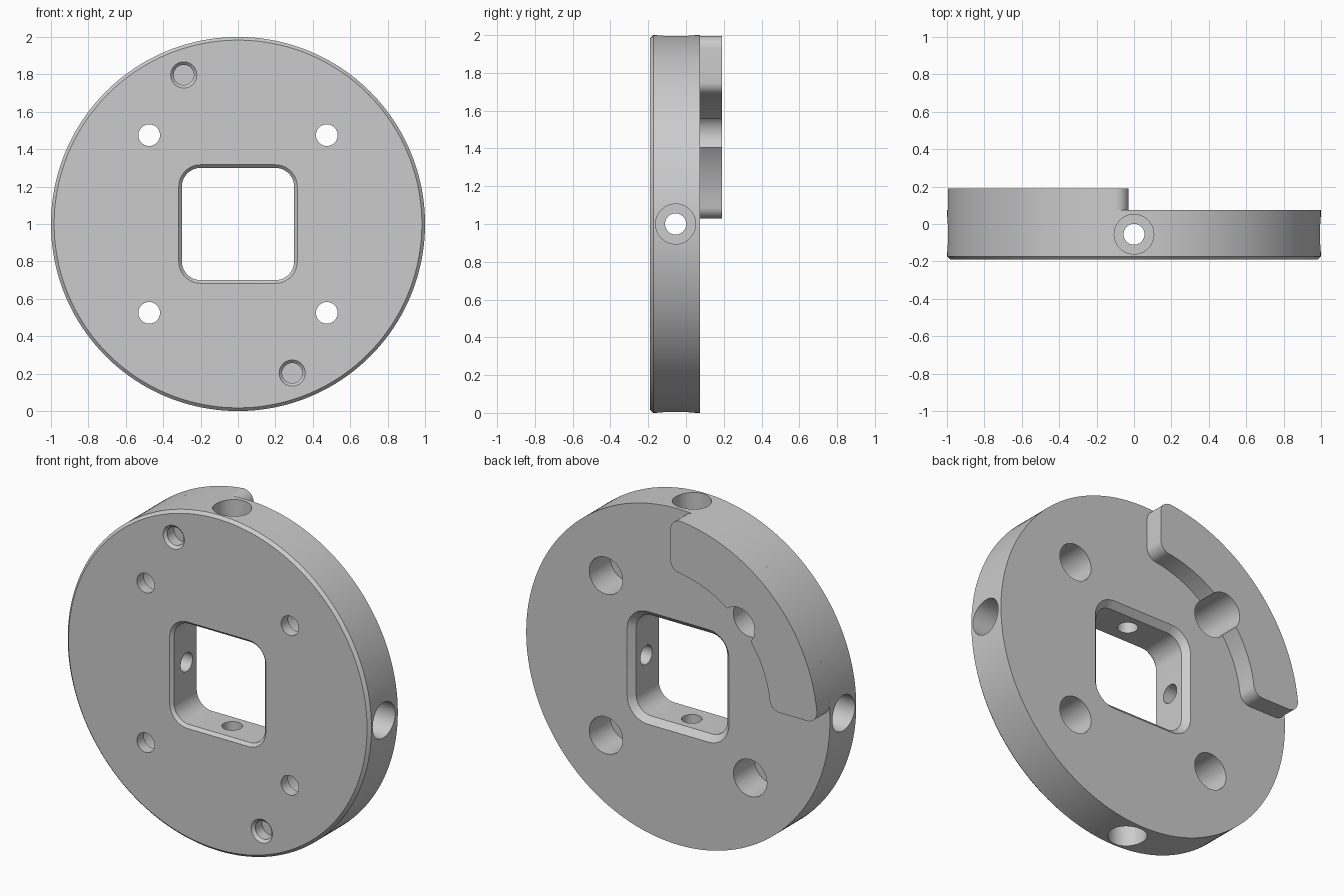
import bpy, bmesh
from math import sin, cos, pi, atan2, sqrt, radians
from mathutils import Vector, Matrix

if "Cube" in bpy.data.objects:
    bpy.data.objects.remove(bpy.data.objects["Cube"], do_unlink=True)

grey = bpy.data.materials.new("plain grey")
grey.use_nodes = True
grey.diffuse_color = (0.6, 0.6, 0.6, 1)
grey.node_tree.nodes["Principled BSDF"].inputs["Base Color"].default_value = grey.diffuse_color

FRONT, STEP, BACK = -0.19, 0.075, 0.19
Y = Vector((0, 1, 0))
CENTRE = Vector((0, 0, 1))


def arc(cx, cy, r, a, b, n):
    return [(cx + r * cos(a + (b - a) * i / n), cy + r * sin(a + (b - a) * i / n)) for i in range(n + 1)]


def loft(name, rings, axis, origin):
    """Capped solid through (outline, height) sections along an axis."""
    bm = bmesh.new()
    loops = [[bm.verts.new((u, v, h)) for u, v in outline] for outline, h in rings]
    for low, high in zip(loops, loops[1:]):
        for i in range(len(low)):
            bm.faces.new((low[i - 1], low[i], high[i], high[i - 1]))
    bm.faces.new(loops[0][::-1])
    bm.faces.new(loops[-1])
    turn = Vector((0, 0, 1)).rotation_difference(axis).to_matrix().to_4x4()
    bm.transform(Matrix.Translation(origin) @ turn)
    bmesh.ops.recalc_face_normals(bm, faces=bm.faces)
    mesh = bpy.data.meshes.new(name)
    bm.to_mesh(mesh)
    bm.free()
    mesh.materials.append(grey)
    ob = bpy.data.objects.new(name, mesh)
    bpy.context.collection.objects.link(ob)
    return ob


def lathe(name, profile, axis, origin, sides=40):
    return loft(name, [(arc(0, 0, r, 0, 2 * pi, sides)[:-1], h) for r, h in profile], axis, origin)


def cut(target, cutter):
    mod = target.modifiers.new("cut", 'BOOLEAN')
    mod.operation, mod.solver, mod.object = 'DIFFERENCE', 'EXACT', cutter
    bpy.context.view_layer.objects.active = target
    bpy.ops.object.modifier_apply(modifier=mod.name)
    bpy.data.objects.remove(cutter, do_unlink=True)


def rounded_square(half):
    pts = []
    for k in range(4):
        a = k * pi / 2
        s = 0.2 * sqrt(2)
        pts += arc(s * cos(a + pi / 4), s * sin(a + pi / 4), half - 0.2, a, a + pi / 2, 10)
    return pts


# Disc with a chamfered front rim
disc = lathe("disc", [(0.983, FRONT), (1, FRONT + 0.017), (1, STEP)], Y, CENTRE, 160)

# Rounded square opening, chamfered on both faces
opening = [(0.337, FRONT - 0.02), (0.3, FRONT + 0.017), (0.3, STEP - 0.035), (0.355, STEP + 0.02)]
cut(disc, loft("opening", [(rounded_square(s), h) for s, h in opening], Y, CENTRE))

# Four bolt holes, counterbored from the back
for sx in (-1, 1):
    for sz in (-1, 1):
        spot = CENTRE + Vector((0.475 * sx, 0, 0.475 * sz))
        floor = STEP - 0.2
        cut(disc, lathe("bolt_hole", [(0.058, -0.3), (0.058, floor), (0.11, floor), (0.11, 0.3)], Y, spot))

# Two countersunk blind holes in the front
for side in (-1, 1):
    spot = CENTRE + Vector((0.29 * side, 0, -0.797 * side))
    cut(disc, lathe("pin_hole", [(0.09, FRONT - 0.02), (0.054, FRONT + 0.016), (0.054, FRONT + 0.08)], Y, spot))

# Four radial screw holes, counterbored from the rim
for k in range(4):
    out = Vector((cos(k * pi / 2), 0, sin(k * pi / 2)))
    cut(disc, lathe("rim_hole", [(0.056, 0.2), (0.056, 0.6), (0.106, 0.6), (0.106, 1.1)],
                    out, CENTRE + Vector((0, -0.055, 0))))

# Raised quarter-ring on the upper back (-x side), with rounded corners
R_IN, R_OUT, GAP, F = 0.69, 1.0, 0.03, 0.065
u = GAP + F
w_in, w_out = sqrt((R_IN + F) ** 2 - u * u), sqrt((R_OUT - F) ** 2 - u * u)
a_in, a_out = atan2(w_in, u), atan2(w_out, u)
half = (arc(0, 0, R_IN, pi / 4, a_in, 20)[:-1] + arc(u, w_in, F, a_in + pi, pi, 10)
        + arc(u, w_out, F, pi, a_out, 10) + arc(0, 0, R_OUT, a_out, pi / 4, 20)[1:])
outline = [(-v, -w) for v, w in half + [(w, v) for v, w in half[-2:0:-1]]]
ring = loft("raised_quarter_ring", [(outline, STEP), (outline, BACK)], Y, CENTRE)
cut(ring, lathe("bolt_clearance", [(0.11, 0), (0.11, 0.3)], Y, CENTRE + Vector((-0.475, 0, 0.475))))

# Smooth curved walls, keep machined edges crisp
for ob in (disc, ring):
    bpy.ops.object.select_all(action='DESELECT')
    ob.select_set(True)
    bpy.context.view_layer.objects.active = ob
    bpy.ops.object.shade_smooth_by_angle(angle=radians(30))
